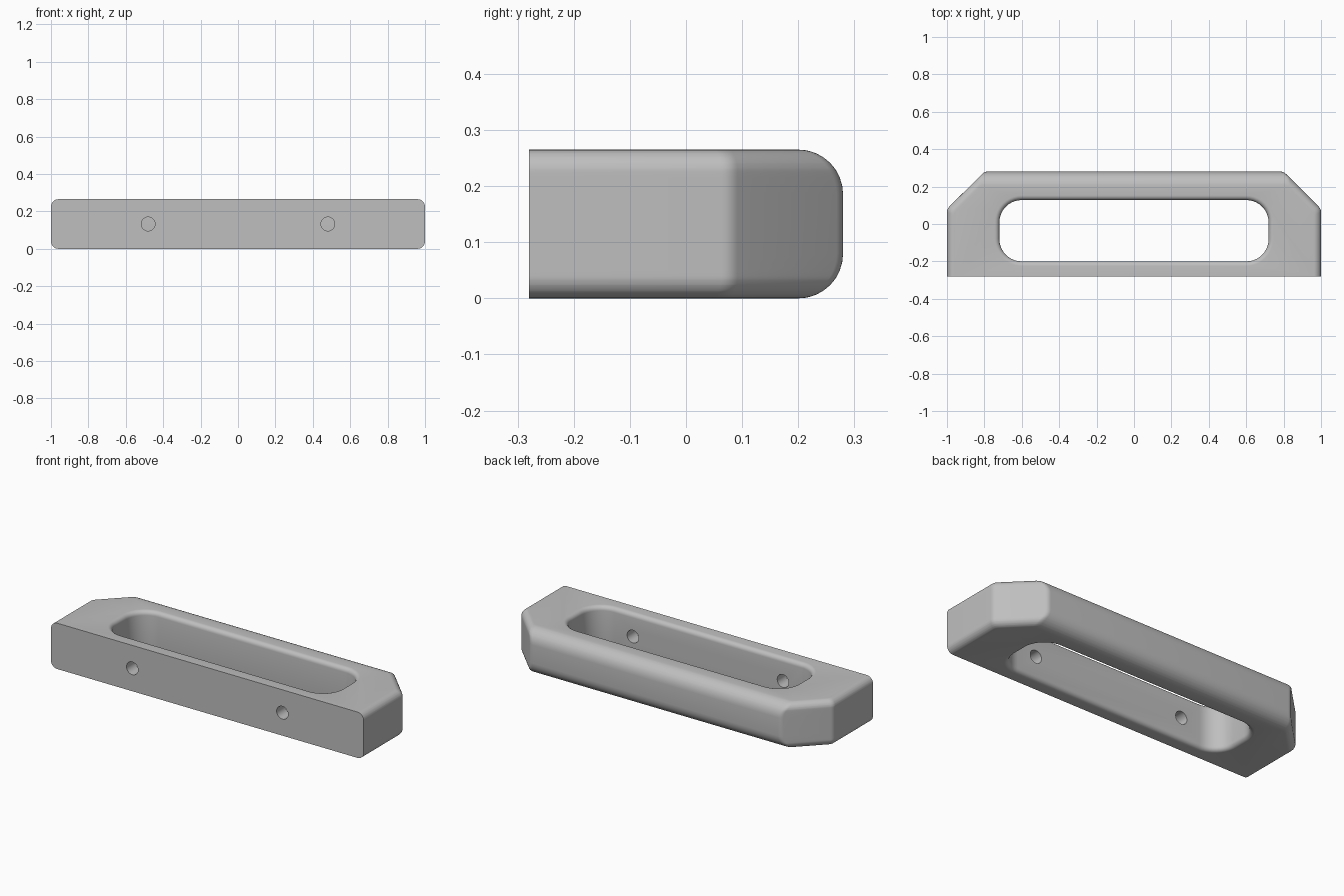
import bpy, bmesh, math
from mathutils import Vector

if "Cube" in bpy.data.objects:
    bpy.data.objects.remove(bpy.data.objects["Cube"])

H = 0.265
grey = bpy.data.materials.new("grey")
grey.diffuse_color = (0.52, 0.52, 0.52, 1)
grey.use_nodes = True
grey.node_tree.nodes["Principled BSDF"].inputs["Base Color"].default_value = grey.diffuse_color


def loft(name, rings):
    """Closed solid from stacked (points, z) rings with equal point counts."""
    bm = bmesh.new()
    loops = [[bm.verts.new((p[0], p[1], z)) for p in pts] for pts, z in rings]
    n = len(loops[0])
    for a, b in zip(loops, loops[1:]):
        for i in range(n):
            j = (i + 1) % n
            bm.faces.new((a[i], a[j], b[j], b[i]))
    bm.faces.new(loops[0][::-1])
    bm.faces.new(loops[-1])
    bmesh.ops.recalc_face_normals(bm, faces=bm.faces)
    me = bpy.data.meshes.new(name)
    bm.to_mesh(me)
    bm.free()
    me.materials.append(grey)
    ob = bpy.data.objects.new(name, me)
    bpy.context.collection.objects.link(ob)
    return ob


def rounded(corners, steps=5):
    """Counter-clockwise outline from (x, y, radius) corners."""
    out, n = [], len(corners)
    for i, (x, y, r) in enumerate(corners):
        p = Vector((x, y))
        if r == 0:
            out.append(p)
            continue
        a = (Vector(corners[i - 1][:2]) - p).normalized()
        b = (Vector(corners[(i + 1) % n][:2]) - p).normalized()
        half = a.angle(b) / 2
        c = p + (a + b).normalized() * r / math.sin(half)
        s = p + a * r / math.tan(half) - c
        turn = math.pi - 2 * half
        for k in range(steps + 1):
            t = turn * k / steps
            out.append(c + Vector((s.x * math.cos(t) - s.y * math.sin(t),
                                   s.x * math.sin(t) + s.y * math.cos(t))))
    return out


def inset(r, z):
    """Depth of a quarter-round edge of radius r at height z."""
    d = r - min(z, H - z)
    return r - math.sqrt(max(r * r - d * d, 0)) if d > 0 else 0


def levels(radii, steps=8):
    low = {round(r * (1 - math.cos(k * math.pi / 2 / steps)), 5)
           for r in radii for k in range(steps + 1)}
    return sorted(low | {H - z for z in low})


# Grip body: chamfered outline with rounded sides and a fuller rounded back
def body_ring(z):
    s, b = inset(0.04, z), inset(0.08, z)
    x, y = 1 - s, 0.28 - b
    k = 1.08 - s * math.sqrt(2)      # chamfer line x + y = k
    half = [(x, -0.28, 0), (x, k - x, 0.04), (k - y, y, 0.04)]
    return rounded(half + [(-px, py, r) for px, py, r in reversed(half)])


body = loft("handle_body", [(body_ring(z), z) for z in levels((0.04, 0.08))])


# Hand slot with softened rims
def slot_ring(grow):
    x, y0, y1, r = 0.72 + grow, -0.2 - grow, 0.128 + grow, 0.12 + grow
    return rounded([(x, y0, r), (x, y1, r), (-x, y1, r), (-x, y0, r)], 10)


R = 0.025
rings = [(slot_ring(R), -0.1)]
rings += [(slot_ring(inset(R, z)), z) for z in levels((R,), 6)]
rings.append((slot_ring(R), H + 0.1))
cutters = [loft("slot_cutter", rings)]

# Screw holes through the front wall
for x in (-0.48, 0.48):
    bpy.ops.mesh.primitive_cylinder_add(vertices=32, radius=0.037, depth=0.2,
                                        location=(x, -0.25, H / 2),
                                        rotation=(math.pi / 2, 0, 0))
    hole = bpy.context.object
    hole.name = "screw_hole_cutter"
    hole.data.materials.append(grey)
    cutters.append(hole)

bpy.context.view_layer.objects.active = body
for c in cutters:
    mod = body.modifiers.new("cut", 'BOOLEAN')
    mod.operation, mod.solver, mod.object = 'DIFFERENCE', 'EXACT', c
    bpy.ops.object.modifier_apply(modifier=mod.name)
for c in cutters:
    bpy.data.objects.remove(c, do_unlink=True)

bpy.ops.object.select_all(action='DESELECT')
body.select_set(True)
bpy.ops.object.shade_smooth_by_angle(angle=math.radians(30))
